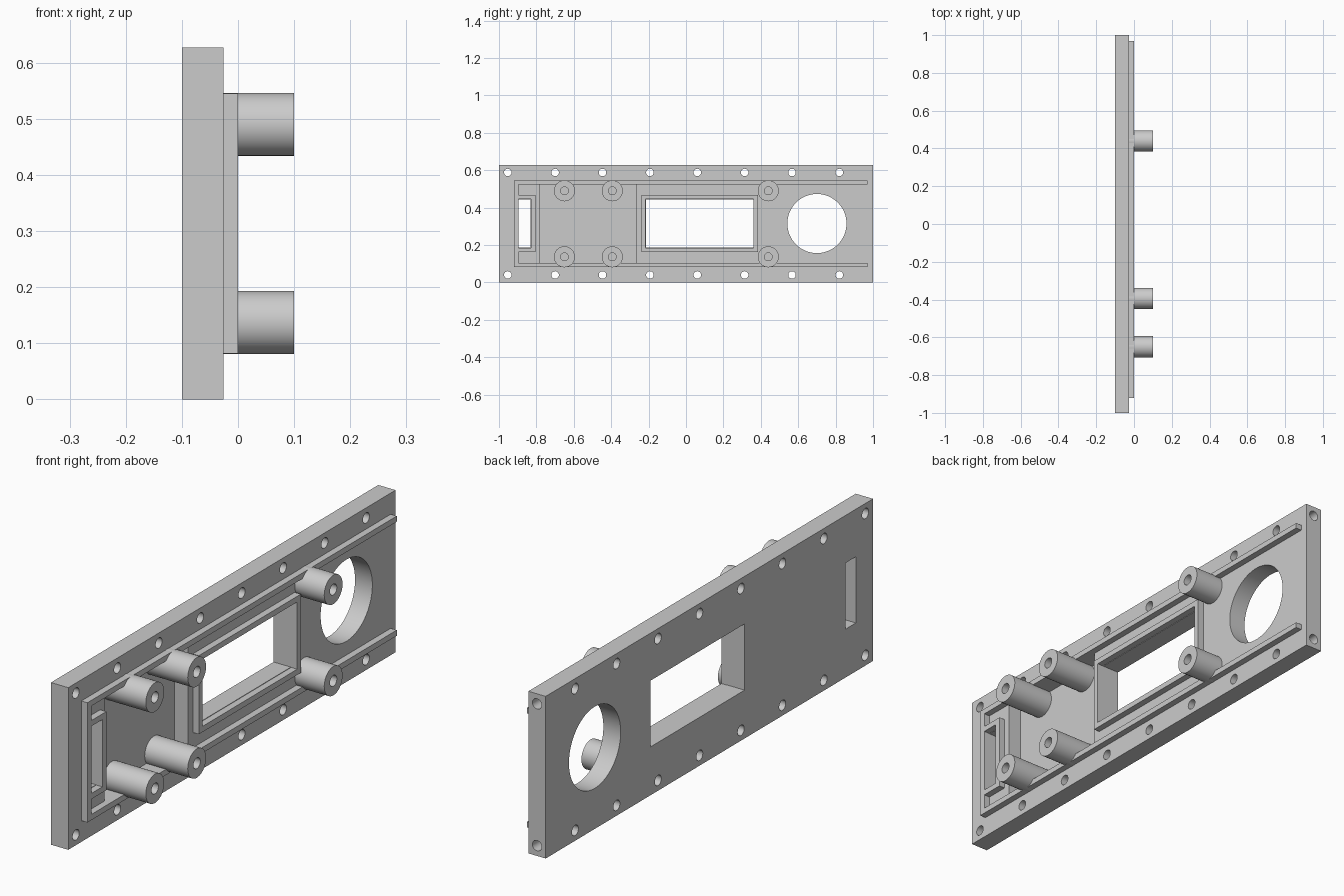
import bpy
import math
from mathutils import Matrix

cube = bpy.data.objects.get("Cube")
if cube:
    bpy.data.objects.remove(cube, do_unlink=True)

grey = bpy.data.materials.new("plain grey")
grey.use_nodes = True
COLOUR = (0.6, 0.6, 0.6, 1)
grey.diffuse_color = COLOUR
grey.node_tree.nodes["Principled BSDF"].inputs["Base Color"].default_value = COLOUR

BACK, FACE, RIM, TIP = -0.1, -0.026, 0.0, 0.1
POCKET_FLOOR = -0.084


def box(name, x, y, z):
    """Box spanning the given (low, high) ranges."""
    spans = (x, y, z)
    bpy.ops.mesh.primitive_cube_add(size=1)
    ob = bpy.context.object
    ob.name = name
    size = Matrix.Diagonal([b - a for a, b in spans] + [1])
    ob.data.transform(Matrix.Translation([(a + b) / 2 for a, b in spans]) @ size)
    ob.data.materials.append(grey)
    return ob


def rod(name, radius, x, y, z, sides=48):
    """Cylinder along x between the (low, high) range."""
    bpy.ops.mesh.primitive_cylinder_add(vertices=sides, radius=radius, depth=x[1] - x[0])
    ob = bpy.context.object
    ob.name = name
    turn = Matrix.Rotation(math.pi / 2, 4, "Y")
    ob.data.transform(Matrix.Translation(((x[0] + x[1]) / 2, y, z)) @ turn)
    ob.data.materials.append(grey)
    return ob


def cut(target, cutters):
    """Subtract every cutter, then shade the round walls smooth."""
    for c in cutters:
        c.hide_render = True
        mod = target.modifiers.new("cut", "BOOLEAN")
        mod.operation = "DIFFERENCE"
        mod.solver = "EXACT"
        mod.object = c
        bpy.ops.object.select_all(action="DESELECT")
        target.select_set(True)
        bpy.context.view_layer.objects.active = target
        bpy.ops.object.modifier_apply(modifier=mod.name)
        bpy.data.objects.remove(c, do_unlink=True)
    bpy.ops.object.shade_smooth_by_angle(angle=math.radians(30))


# Main plate with pocket, windows, round opening and screw holes
plate = box("plate", (BACK, FACE), (-1, 1), (0, 0.627))
THROUGH = (-0.2, 0.2)
WINDOW_Z = (0.187, 0.443)
cutters = [
    box("pocket_cutter", (POCKET_FLOOR, 0.1), (-0.78, -0.267), (0.104, 0.523)),
    box("slot_cutter", THROUGH, (-0.895, -0.831), WINDOW_Z),
    box("window_cutter", THROUGH, (-0.215, 0.36), WINDOW_Z),
    rod("opening_cutter", 0.158, THROUGH, 0.7, 0.315, 96),
]
for z in (0.04, 0.588):
    for i in range(8):
        cutters.append(rod("screw_cutter", 0.02, THROUGH, -0.953 + 0.2533 * i, z, 32))
    # Blind holes in the end face
    end = rod("end_hole_cutter", 0.02, (-0.1, 0.1), 0, 0, 32)
    end.data.transform(Matrix.Translation((-0.063, 1, z)) @ Matrix.Rotation(math.pi / 2, 4, "Z"))
    cutters.append(end)
cut(plate, cutters)

# Raised rails forming a three sided border
for name, z in (("lower_rail", (0.082, 0.104)), ("upper_rail", (0.523, 0.545))):
    box(name, (FACE, RIM), (-0.92, 0.97), z)
box("end_rail", (FACE, RIM), (-0.92, -0.896), (0.104, 0.523))

# Raised frames around the two windows
FRAME_Z = (0.163, 0.467)
window_frame = box("window_frame", (FACE, RIM), (-0.239, 0.384), FRAME_Z)
cut(window_frame, [box("frame_cutter", THROUGH, (-0.217, 0.362), (0.185, 0.445))])
slot_frame = box("slot_frame", (FACE, RIM), (-0.896, -0.805), FRAME_Z)
cut(slot_frame, [box("frame_cutter", THROUGH, (-0.95, -0.829), (0.185, 0.445))])

# Hollow standoffs, the first two pairs rising from the pocket floor
for y, base in ((-0.65, POCKET_FLOOR), (-0.394, POCKET_FLOOR), (0.44, FACE)):
    for z in (0.137, 0.49):
        post = rod("standoff", 0.056, (base - 0.003, TIP), y, z)
        cut(post, [rod("bore_cutter", 0.021, (0, 0.2), y, z, 32)])
